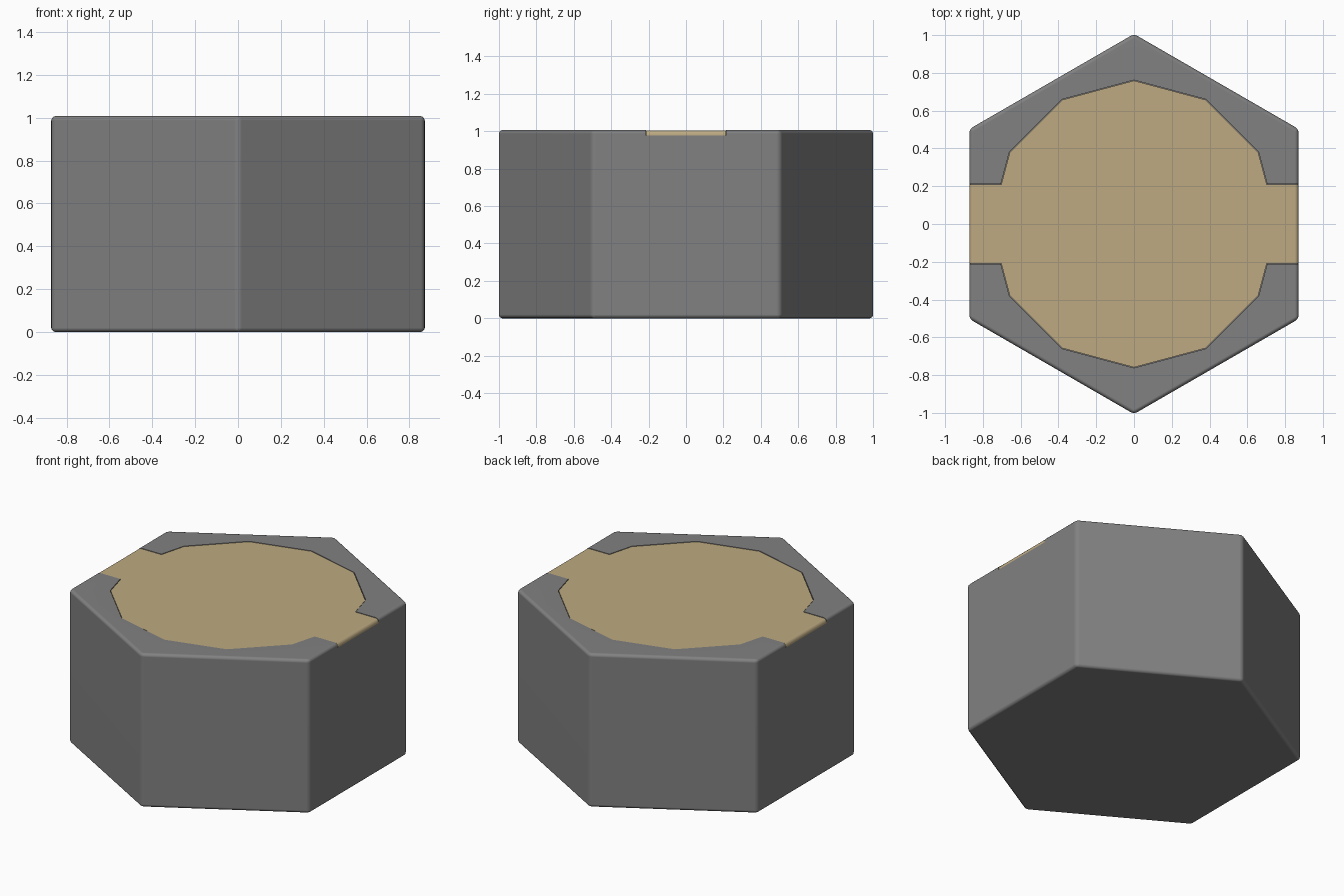
import bpy, math

if "Cube" in bpy.data.objects:
    bpy.data.objects.remove(bpy.data.objects["Cube"])

HALF_ROAD, DISC_R = 0.213, 0.762


def prism(name, outline, z0, z1):
    n = len(outline)
    verts = [(x, y, z) for z in (z0, z1) for x, y in outline]
    faces = [tuple(range(n))[::-1], tuple(range(n, 2 * n))]
    faces += [(i, (i + 1) % n, n + (i + 1) % n, n + i) for i in range(n)]
    mesh = bpy.data.meshes.new(name)
    mesh.from_pydata(verts, [], faces)
    obj = bpy.data.objects.new(name, mesh)
    bpy.context.collection.objects.link(obj)
    return obj


def ring(radius, count, start=0):
    return [(radius * math.cos(start + math.tau * i / count),
             radius * math.sin(start + math.tau * i / count)) for i in range(count)]


def paving_outline(gap):
    # Twelve-sided plaza with a road leaving on both sides, shrunk by gap
    disc, half = ring(DISC_R - gap, 12), HALF_ROAD - gap
    notch_x = disc[0][0] + (disc[1][0] - disc[0][0]) * half / disc[1][1]
    upper = [(1.2, half), (notch_x, half)] + disc[1:6] + [(-notch_x, half), (-1.2, half)]
    return upper + [(-x, -y) for x, y in upper]


def hex_part(name, height, operation, gap, color):
    # Rounded hexagonal block, cut or limited by the paving outline
    cutter = prism("paving_cutter", paving_outline(gap), 0.977, 1.2)
    cutter.hide_render = True
    obj = prism(name, ring(1.006, 6, math.pi / 6), 0, height)
    bevel = obj.modifiers.new("rounded_edges", 'BEVEL')
    bevel.width = 0.02
    bevel.segments = 3
    cut = obj.modifiers.new("paving", 'BOOLEAN')
    cut.operation = operation
    cut.solver = 'EXACT'
    cut.object = cutter
    bpy.ops.object.select_all(action='DESELECT')
    bpy.context.view_layer.objects.active = obj
    obj.select_set(True)
    for mod in list(obj.modifiers):
        bpy.ops.object.modifier_apply(modifier=mod.name)
    bpy.data.objects.remove(cutter)
    bpy.ops.object.shade_smooth_by_angle(angle=math.radians(32))
    weighted = obj.modifiers.new("even_shading", 'WEIGHTED_NORMAL')
    weighted.keep_sharp = True
    mat = bpy.data.materials.new(name + "_color")
    mat.diffuse_color = (*color, 1)
    mat.use_nodes = True
    mat.node_tree.nodes["Principled BSDF"].inputs["Base Color"].default_value = mat.diffuse_color
    obj.data.materials.clear()
    obj.data.materials.append(mat)
    return obj


# Dark grey tile body, and tan plaza set into its top with a thin groove
hex_part("tile_body", 1.007, 'DIFFERENCE', 0, (0.22, 0.22, 0.22))
hex_part("road_and_plaza", 1.005, 'INTERSECT', 0.003, (0.51, 0.4, 0.22))
